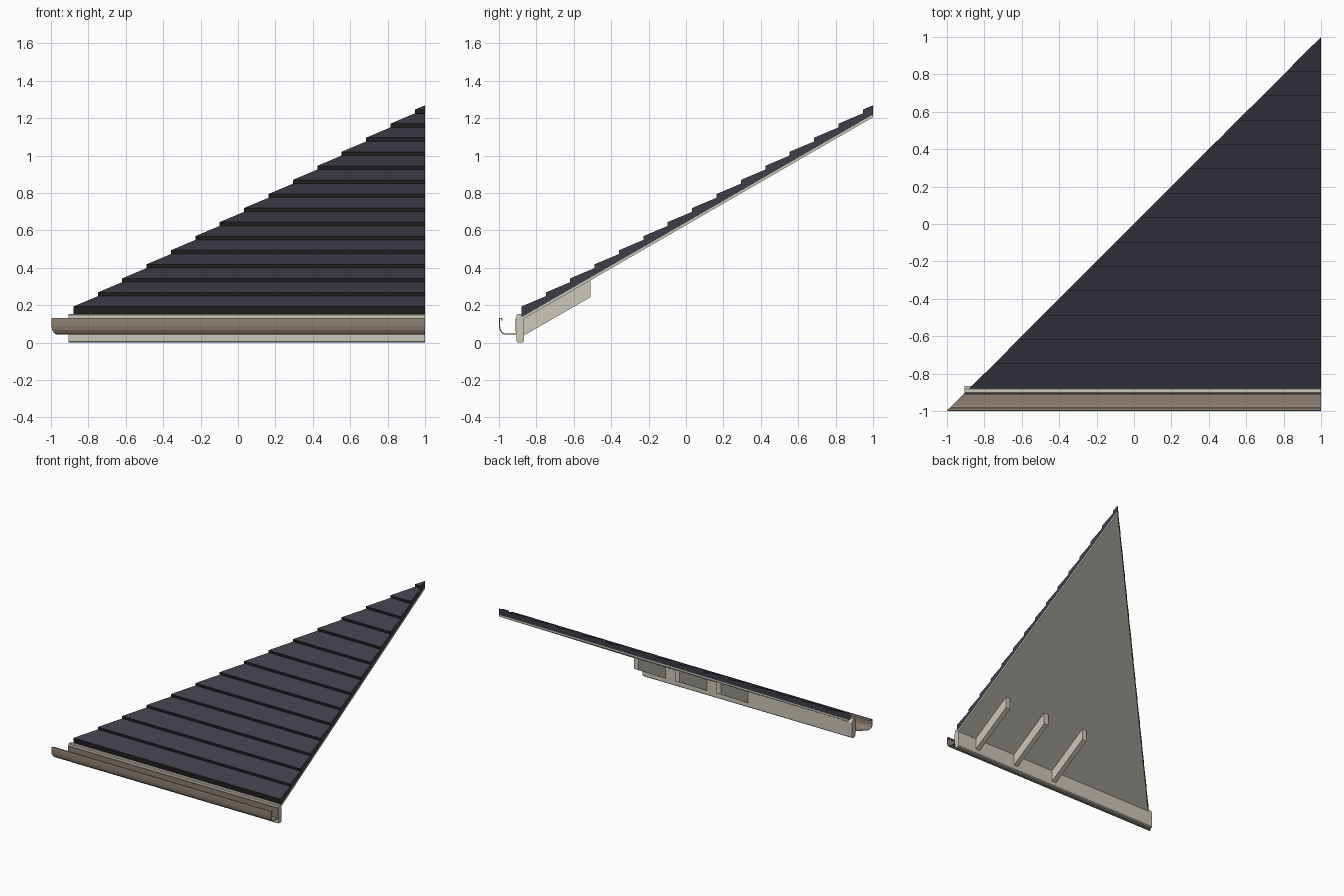
import bpy, bmesh

if "Cube" in bpy.data.objects:
    bpy.data.objects.remove(bpy.data.objects["Cube"])

SLOPE = 0.577      # roof pitch (30 degrees)
EAVE = -0.88       # front edge of the roof


def material(name, rgb):
    m = bpy.data.materials.new(name)
    m.diffuse_color = (*rgb, 1)
    m.use_nodes = True
    m.node_tree.nodes["Principled BSDF"].inputs["Base Color"].default_value = m.diffuse_color
    return m


slate = material("slate", (0.048, 0.048, 0.068))
shadow = material("shingle edge black", (0.013, 0.013, 0.014))
cream = material("cream paint", (0.60, 0.57, 0.49))
bronze = material("gutter taupe", (0.27, 0.215, 0.17))


def prism(name, profile, left, right, mat, closed=True):
    """Sweep a (y, z) profile along x; left(y) gives the left end of each point."""
    bm = bmesh.new()
    a = [bm.verts.new((left(y), y, z)) for y, z in profile]
    b = [bm.verts.new((right, y, z)) for y, z in profile]
    n = len(profile)
    for i in range(n if closed else n - 1):
        j = (i + 1) % n
        bm.faces.new((a[i], a[j], b[j], b[i]))
    if closed:
        bm.faces.new(a[::-1])
        bm.faces.new(b)
    bmesh.ops.remove_doubles(bm, verts=bm.verts[:], dist=1e-5)
    bmesh.ops.recalc_face_normals(bm, faces=bm.faces[:])
    me = bpy.data.meshes.new(name)
    bm.to_mesh(me)
    bm.free()
    me.materials.append(mat)
    ob = bpy.data.objects.new(name, me)
    bpy.context.collection.objects.link(ob)
    return ob


def plane_z(y, base):
    return base + (y - EAVE) * SLOPE


def hip(y):
    return y


# Shingle courses: one sawtooth profile cut along the hip line
COURSES, RUN, RISE, LAP = 15, 0.1304, 0.0752, 0.055
teeth = []
for i in range(COURSES):
    y0, z0 = EAVE + i * RUN, 0.193 + i * RISE
    y1 = min(y0 + RUN, 1.0)
    teeth += [(y0, z0), (y1, z0 + LAP * (y1 - y0) / RUN)]
shingles = prism("shingles", [(EAVE, 0.135)] + teeth + [(1.0, plane_z(1.0, 0.135))],
                 hip, 1.0, slate)
shingles.data.materials.append(shadow)
for p in shingles.data.polygons:
    if p.normal.y < -0.9 and abs(p.normal.z) < 0.1:   # exposed front edges
        p.material_index = 1

# Roof deck under the shingles
prism("roof_deck", [(EAVE, 0.12), (EAVE, 0.135),
                    (1.0, plane_z(1.0, 0.135)), (1.0, plane_z(1.0, 0.12))],
      hip, 1.0, cream)

# Fascia board with eased corners
prism("fascia_board", [(-0.898, 0), (-0.872, 0), (-0.865, 0.007), (-0.865, 0.128),
                       (-0.881, 0.153), (-0.9, 0.153), (-0.905, 0.148), (-0.905, 0.007)],
      lambda y: -0.905, 1.0, cream)

# Rafter tails behind the fascia
for i in range(3):
    x = 0.81 - 0.375 * i
    prism(f"rafter_tail_{i + 1}",
          [(-0.866, plane_z(-0.866, 0.03)), (-0.51, plane_z(-0.51, 0.03)),
           (-0.51, plane_z(-0.51, 0.122)), (-0.866, plane_z(-0.866, 0.122))],
          lambda y, x=x: x - 0.02, x + 0.02, cream)

# Gutter trough with a curled lip, mitred at the hip
gutter = prism("gutter", [(-0.984, 0.119), (-0.986, 0.13), (-0.995, 0.13), (-0.997, 0.122),
                          (-0.997, 0.088), (-0.993, 0.068), (-0.983, 0.053), (-0.972, 0.046),
                          (-0.908, 0.046), (-0.908, 0.13)],
               hip, 1.0, bronze, closed=False)
mod = gutter.modifiers.new("sheet_thickness", 'SOLIDIFY')
mod.thickness = 0.006
mod.offset = 0
